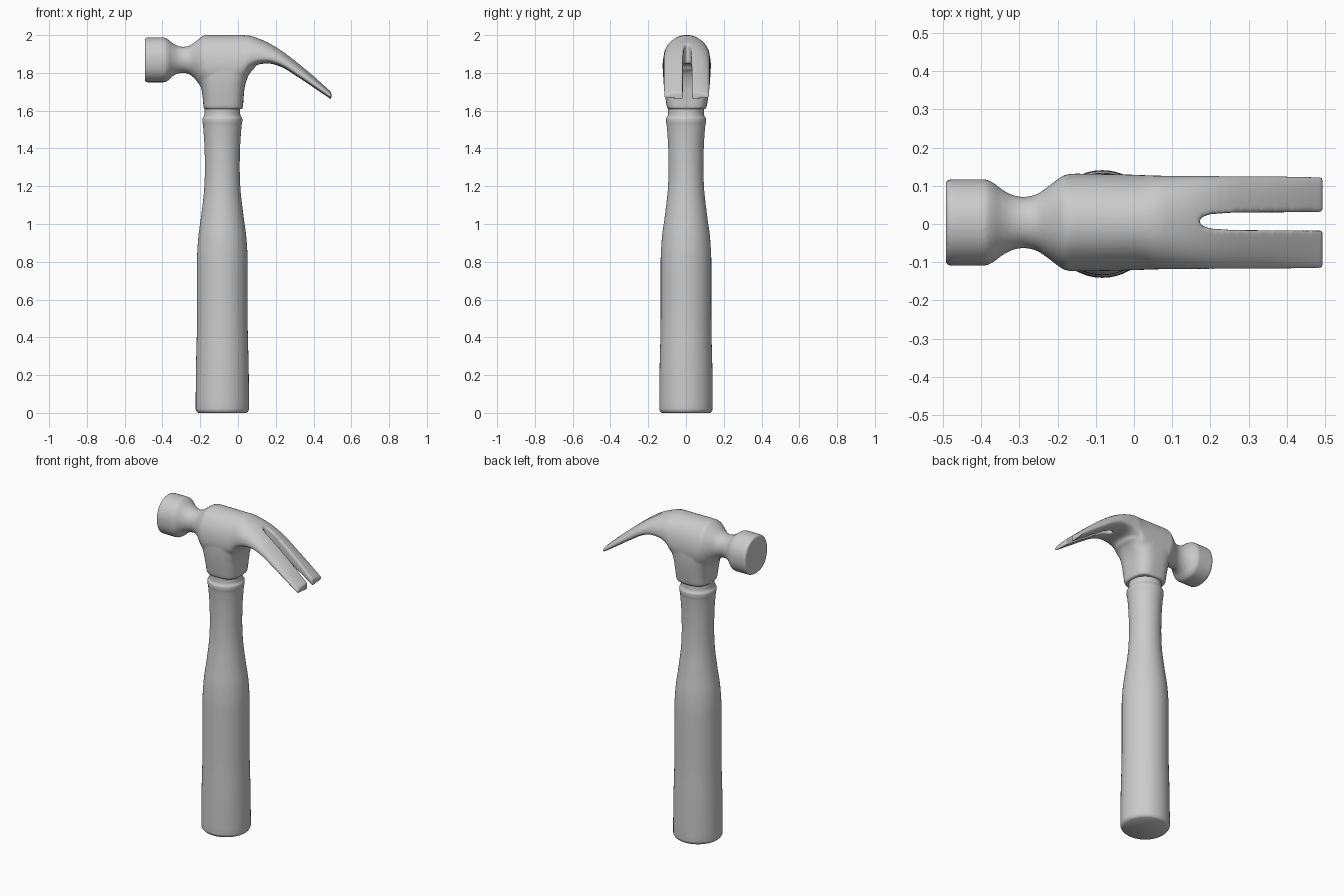
import bpy, bmesh
from math import sin, cos, pi, copysign

if "Cube" in bpy.data.objects:
    bpy.data.objects.remove(bpy.data.objects["Cube"])

HANDLE_X = -0.083
HEAD_Y = 0.004


def refine(stations, steps=5):
    """Monotone cubic interpolation of station tuples along their first value."""
    n, width = len(stations), len(stations[0])

    def slope(i, c):
        a, b = stations[i], stations[i + 1]
        return (b[c] - a[c]) / (b[0] - a[0])

    def tangent(i, c):
        if i == 0 or i == n - 1:
            return slope(min(i, n - 2), c)
        d0, d1 = slope(i - 1, c), slope(i, c)
        return 0 if d0 * d1 <= 0 else 2 * d0 * d1 / (d0 + d1)

    out = []
    for i in range(n - 1):
        a, b = stations[i], stations[i + 1]
        h = b[0] - a[0]
        for s in range(steps):
            t = s / steps
            row = [a[0] + h * t]
            for c in range(1, width):
                row.append((2*t**3 - 3*t*t + 1) * a[c] + (t**3 - 2*t*t + t) * h * tangent(i, c)
                           + (3*t*t - 2*t**3) * b[c] + (t**3 - t*t) * h * tangent(i + 1, c))
            out.append(row)
    out.append(list(stations[-1]))
    return out


def superellipse(n_low, n_high=None, count=48):
    """Unit outline, with separate exponents for lower and upper halves."""
    pts = []
    for k in range(count):
        a = 2 * pi * k / count
        c, s = cos(a), sin(a)
        n = (n_high or n_low) if s >= 0 else n_low
        pts.append((copysign(abs(c) ** (2 / n), c), copysign(abs(s) ** (2 / n), s)))
    return pts


def loft(name, rings):
    bm = bmesh.new()
    loops = [[bm.verts.new(p) for p in ring] for ring in rings]
    for a, b in zip(loops, loops[1:]):
        for k in range(len(a)):
            j = (k + 1) % len(a)
            bm.faces.new((a[k], a[j], b[j], b[k]))
    bm.faces.new(loops[0])
    bm.faces.new(loops[-1])
    bmesh.ops.recalc_face_normals(bm, faces=bm.faces[:])
    mesh = bpy.data.meshes.new(name)
    bm.to_mesh(mesh)
    bm.free()
    ob = bpy.data.objects.new(name, mesh)
    bpy.context.collection.objects.link(ob)
    return ob


def smooth(ob, angle):
    bpy.ops.object.select_all(action='DESELECT')
    bpy.context.view_layer.objects.active = ob
    ob.select_set(True)
    bpy.ops.object.shade_smooth_by_angle(angle=angle)


# Handle: (z, radius)
grip = [(0, .128), (.006, .135), (.02, .141), (.2, .14), (.5, .134), (.8, .134),
        (.92, .128), (1.05, .111), (1.2, .095), (1.3, .092), (1.4, .094), (1.52, .102),
        (1.545, .106), (1.555, .106), (1.575, .096), (1.595, .094), (1.66, .094)]
handle = loft("handle", [[(HANDLE_X + r * u, r * v, z) for u, v in superellipse(2)]
                         for z, r in refine(grip)])
smooth(handle, 0.7)

# Striking face, neck, body and claw:
# (x, top, bottom, half width, widest height fraction, lower exponent)
bar = [(-.493, 1.978, 1.759, .106, .5, 2.3), (-.485, 1.987, 1.75, .113, .5, 2.3),
       (-.39, 1.987, 1.75, .113, .5, 2.3), (-.372, 1.978, 1.758, .106, .5, 2.2),
       (-.345, 1.957, 1.783, .086, .5, 2), (-.315, 1.942, 1.797, .071, .5, 2),
       (-.29, 1.938, 1.80, .067, .5, 2), (-.26, 1.943, 1.793, .072, .5, 2),
       (-.225, 1.966, 1.765, .094, .5, 2), (-.2, 1.985, 1.73, .113, .5, 2),
       (-.18, 1.998, 1.71, .125, .5, 2), (-.16, 2.001, 1.70, .128, .45, 2),
       (-.03, 2.001, 1.70, .126, .45, 2), (.03, 2.0, 1.75, .124, .4, 2.2),
       (.06, 1.997, 1.81, .123, .35, 2.5), (.114, 1.98, 1.846, .122, .3, 3),
       (.16, 1.96, 1.85, .122, .3, 3), (.22, 1.926, 1.835, .122, .3, 3),
       (.326, 1.846, 1.772, .122, .3, 3), (.42, 1.766, 1.709, .122, .35, 3),
       (.494, 1.699, 1.66, .121, .4, 3)]
rings = []
for x, top, low, w, f, n in refine(bar, 4):
    mid = low + f * (top - low)
    rings.append([(x, HEAD_Y + w * u, mid + v * ((top - mid) if v > 0 else (mid - low)))
                  for u, v in superellipse(n, 2.1)])
head = loft("hammer_head", rings)

# Socket under the body, flaring into neck and claw: (z, left, right, half width)
sleeve = [(1.608, -.176, .021, .099), (1.616, -.182, .026, .104), (1.66, -.186, .029, .112),
          (1.72, -.195, .035, .12), (1.765, -.208, .047, .124), (1.80, -.222, .064, .125),
          (1.83, -.235, .09, .124), (1.86, -.225, .09, .115)]
socket = loft("socket_helper", [[((a + b) / 2 + (b - a) / 2 * u, HEAD_Y + w * v, z)
                                 for u, v in superellipse(3)]
                                for z, a, b, w in refine(sleeve, 4)])

# Nail slot cutter
side = [(.178, .012), (.2, .019), (.26, .023), (.6, .025)]
outline = [(.17, 0)] + side + [(x, -y) for x, y in reversed(side)]
slot = loft("slot_helper", [[(x, HEAD_Y + .003 + y, z) for x, y in outline] for z in (1.5, 2.2)])

for helper, op in ((socket, 'UNION'), (slot, 'DIFFERENCE')):
    mod = head.modifiers.new(op.lower(), 'BOOLEAN')
    mod.operation, mod.object, mod.solver = op, helper, 'EXACT'
    helper.hide_render = True
    helper.hide_set(True)

# Blend the forged head into one soft skin
remesh = head.modifiers.new("blend", 'REMESH')
remesh.mode, remesh.voxel_size, remesh.use_smooth_shade = 'VOXEL', .006, True
soft = head.modifiers.new("soften", 'SMOOTH')
soft.factor, soft.iterations = .5, 6

# Bake the head and discard the helpers
baked = bpy.data.meshes.new_from_object(
    head.evaluated_get(bpy.context.evaluated_depsgraph_get()))
head.modifiers.clear()
head.data = baked
for helper in (socket, slot):
    bpy.data.objects.remove(helper)
smooth(head, 1.0)
